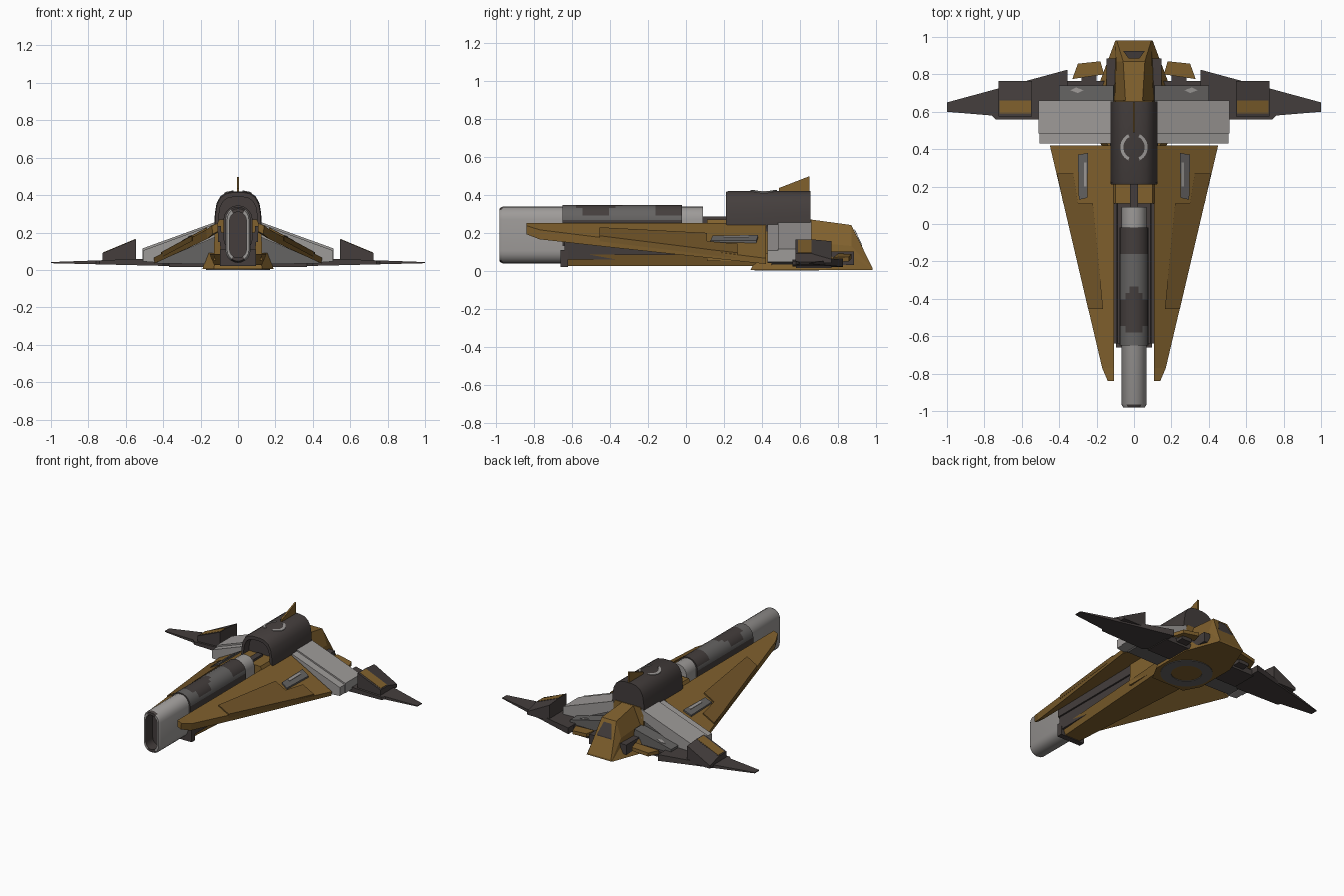
import bpy, bmesh, math

if "Cube" in bpy.data.objects:
    bpy.data.objects.remove(bpy.data.objects["Cube"])


def material(name, *rgb):
    m = bpy.data.materials.new(name)
    m.use_nodes = True
    m.diffuse_color = (*rgb, 1)
    m.node_tree.nodes["Principled BSDF"].inputs["Base Color"].default_value = (*rgb, 1)
    return m


OCHRE = material("ochre", .22, .12, .027)
BROWN = material("dark ochre", .17, .092, .022)
DARK = material("charcoal", .058, .048, .046)
GREY = material("mid grey", .13, .125, .122)
LIGHT = material("light grey", .34, .325, .315)


def loft(name, rings, mat, mirror=False, smooth=False):
    """Skin equal-length rings of points and close both ends."""
    bm = bmesh.new()
    rows = [[bm.verts.new(p) for p in r] for r in rings]
    n = len(rows[0])
    for a, b in zip(rows, rows[1:]):
        for i in range(n):
            j = (i + 1) % n
            bm.faces.new((a[i], a[j], b[j], b[i]))
    bm.faces.new(rows[0])
    bm.faces.new(rows[-1])
    bmesh.ops.recalc_face_normals(bm, faces=bm.faces)
    me = bpy.data.meshes.new(name)
    bm.to_mesh(me)
    bm.free()
    me.materials.append(mat)
    if smooth:
        for p in me.polygons:
            p.use_smooth = True
        me.set_sharp_from_angle(angle=math.radians(35))
    ob = bpy.data.objects.new(name, me)
    bpy.context.collection.objects.link(ob)
    if mirror:
        ob.modifiers.new("Mirror", "MIRROR").use_mirror_merge = False
    return ob


def along_y(name, xz, y0, y1, mat, **kw):
    return loft(name, [[(x, y, z) for x, z in xz] for y in (y0, y1)], mat, **kw)


def box(name, x0, x1, y0, y1, z0, z1, mat, **kw):
    return along_y(name, [(x0, z0), (x1, z0), (x1, z1), (x0, z1)], y0, y1, mat, **kw)


def both(half):
    """Complete a right half profile with its mirror image."""
    return half + [(-x, z) for x, z in reversed(half)]


def slot(w, z0, z1, n=10):
    """Upright rounded slot section."""
    pts = []
    for k in range(2 * n + 2):
        a = math.pi * (k if k <= n else k - 1) / n
        zc = z1 - w if k <= n else z0 + w
        pts.append((w * math.cos(a), zc + w * math.sin(a)))
    return pts


def ring_at(xz, y):
    return [(x, y, z) for x, z in xz]


# Gun barrel with a recessed muzzle
bore, lip, outer = slot(.045, .065, .31), slot(.058, .047, .328), slot(.067, .038, .337)
barrel = loft("barrel", [ring_at(bore, -.90), ring_at(bore, -.98), ring_at(lip, -.98),
                         ring_at(outer, -.965), ring_at(outer, .09)], LIGHT, smooth=True)
barrel.data.materials.append(DARK)
for p in barrel.data.polygons:
    if p.center.y < -.89 and max(abs(barrel.data.vertices[v].co.x) for v in p.vertices) < .046:
        p.material_index = 1

# Barrel sleeve with dark camouflage on its top
ys = [-.65 + .63 * i / 18 for i in range(19)]
sleeve = loft("barrel_sleeve", [ring_at(slot(.078, .09, .345), y) for y in ys], GREY, smooth=True)
sleeve.data.materials.append(DARK)
for p in sleeve.data.polygons:
    x, y, z = p.center
    patch = abs(y + .47) < .13 - abs(x) or (y > -.17 and abs(x) < .07)
    p.material_index = int((patch and z > .29) or z < .24)

# Cradle below the barrel
along_y("barrel_cradle", both([(.09, .06), (.1, .2)]), -.64, .42, DARK)
box("cradle_collar", -.095, .095, -.66, -.62, .02, .11, DARK)
loft("keel", [ring_at(both([(.06, .025), (.085, .085)]), -.62),
              ring_at(both([(.13, .025), (.15, .085)]), .42)], OCHRE)
along_y("cradle_rail", [(.085, .15), (.108, .15), (.108, .235), (.092, .235)], -.64, .11,
        DARK, mirror=True)

# Belly plate with a ring underneath
belly = [(.13, .34), (.19, .45), (.19, .74), (.1, .98)]
outline = both(belly)
loft("belly_plate", [[(x, y, .004) for x, y in outline],
                     [(x * .88, .38 + (y - .34) * .8, .09) for x, y in outline]], OCHRE)
arc = [math.tau * i / 32 for i in range(33)]
loft("belly_ring", [[(r * math.cos(a), .53 + r * math.sin(a), z)
                     for r, z in ((.1, 0), (.17, 0), (.17, .006), (.1, .006))] for a in arc], GREY)

# Central body, tail and engine cowling
along_y("centre_body", both([(.13, .05), (.125, .22), (.1, .27)]), .11, .66, OCHRE)
loft("tail", [ring_at(both([(.12, .01), (.1, .15), (.045, .27)]), .65),
              ring_at(both([(.11, .01), (.095, .13), (.058, .24)]), .87),
              ring_at(both([(.1, .004), (.098, .01), (.092, .016)]), .98)], OCHRE)
loft("tail_notch", [[(-.03, .886, .213 + d), (.03, .886, .213 + d), (.058, .925, .13 + d),
                     (-.058, .925, .13 + d)] for d in (0, .008)], DARK)
box("barrel_link", -.022, .022, .08, .25, .2, .285, DARK)

COWL = [(.112, .08), (.127, .22), (.124, .3), (.115, .355), (.095, .393), (.065, .413), (.03, .42)]
cowl = both(COWL)
inner = [(x * .83, .22 + (z - .22) * .85) for x, z in cowl]
loft("engine_cowling", [ring_at(inner, .27), ring_at(inner, .21),
                        ring_at([(x * .97, z * .985) for x, z in cowl], .21),
                        ring_at(cowl, .225), ring_at(cowl, .655)], DARK, smooth=True)
loft("top_fin", [[(x, .49, .41), (x, .65, .41), (x, .65, .497), (x, .49, .435)]
                 for x in (-.006, .006)], OCHRE)


def cowl_z(x):
    for (xa, za), (xb, zb) in zip(COWL[2:], COWL[3:]):
        if xb <= x <= xa:
            return za + (zb - za) * (xa - x) / (xa - xb)
    return .42


# Curved brackets painted on the cowling
rings = []
for i in range(13):
    a = math.radians(-65 + 130 * i / 12)
    pts = [(r * math.cos(a), .41 + r * 1.05 * math.sin(a)) for r in (.057, .073)]
    rings.append([(x, y, cowl_z(x) + d) for (x, y), d in
                  zip((pts[0], pts[1], pts[1], pts[0]), (-.002, -.002, .004, .004))])
loft("cowling_bracket", rings, LIGHT, mirror=True)


# Swept main wings
def wing_edge(y):
    t = (y + .77) / 1.19
    return .17 + .28 * t, .215 - .15 * t


def wing_z(x, y):
    xo, zo = wing_edge(y)
    return .25 + (zo - .25) * (x - .11) / (xo - .11)


rings = []
for y, xo, zo, th in ((-.84, .14, .237, .045), (-.77, .17, .215, .05),
                      (-.4, *wing_edge(-.4), .045), (.42, .45, .065, .03)):
    rings.append([(.108, y, .25), (xo, y, zo), (xo - .005, y, zo - th), (.108, y, .25 - th)])
loft("main_wing", rings, OCHRE, mirror=True)


def wing_plate(name, pts, height, mat):
    loft(name, [[(x, y, wing_z(x, y) + d) for x, y in pts] for d in (-.02, height)],
         mat, mirror=True)


flap = [(.165, -.455), (.245, -.455), (wing_edge(.11)[0], .11), (.22, .11)]
wing_plate("wing_flap", flap, .009, BROWN)
wing_plate("wing_flap_end", [(.3, .11), (.378, .11), (.412, .27), (.325, .27)], .009, BROWN)
wing_plate("wing_vent", [(.25, .14), (.295, .13), (.3, .37), (.245, .38)], .011, GREY)
wing_plate("wing_vent_mark", [(.255, .2), (.268, .2), (.268, .33), (.255, .33)], .014, LIGHT)

# Light slabs over the wing roots, with grey blocks below and behind
along_y("shoulder_slab", [(.11, .26), (.51, .115), (.51, .045), (.44, .04), (.11, .19)],
        .485, .66, LIGHT, mirror=True)
along_y("shoulder_slab_step", [(.11, .25), (.505, .105), (.505, .045), (.44, .04), (.11, .18)],
        .43, .49, LIGHT, mirror=True)
along_y("shoulder_block", [(.11, .03), (.43, .035), (.44, .06), (.11, .2)], .45, .65,
        GREY, mirror=True)
along_y("rear_block", [(.1, .03), (.4, .03), (.4, .08), (.11, .15)], .64, .74, GREY, mirror=True)
loft("rear_block_mark", [[(x, y, .15 - .07 * (x - .11) / .29 + d) for x, y in
                          ((.27, .715), (.3, .7), (.34, .715), (.31, .73))]
                         for d in (-.002, .004)], LIGHT, mirror=True)
box("rear_plate", .09, .37, .58, .765, .015, .055, DARK, mirror=True)
box("tail_pod", .095, .147, .66, .885, .03, .1, DARK, mirror=True)
flap = [(.16, .80), (.18, .87), (.3, .857), (.33, .775)]
loft("rear_flap", [[(x, y, z - .12 * (x - .16)) for x, y in flap] for z in (.065, .09)],
     OCHRE, mirror=True)
box("rear_flap_arm", .2, .28, .74, .82, .03, .055, DARK, mirror=True)

# Dark outer stabilisers with wedge pods
outline = [(.355, .825), (1, .65), (1, .6), (.76, .58), (.74, .56), (.4, .56), (.355, .6)]
loft("stabiliser", [[(x, y, .012 + .024 * x) for x, y in outline],
                    [(x, y, .078 - .036 * x) for x, y in outline]], DARK, mirror=True)
wedge = [(.545, .04), (.725, .04), (.725, .09), (.545, .165)]
along_y("stabiliser_pod", wedge, .575, .665, DARK, mirror=True)
loft("stabiliser_pod_rear", [ring_at(wedge, .66),
                             ring_at([(.545, .04), (.725, .04), (.725, .06), (.545, .155)], .765)],
     DARK, mirror=True)
loft("pod_panel", [[(.552, y, .164), (.718, y, .095), (.718, y, .085), (.552, y, .154)]
                   for y in (.59, .66)], OCHRE, mirror=True)
